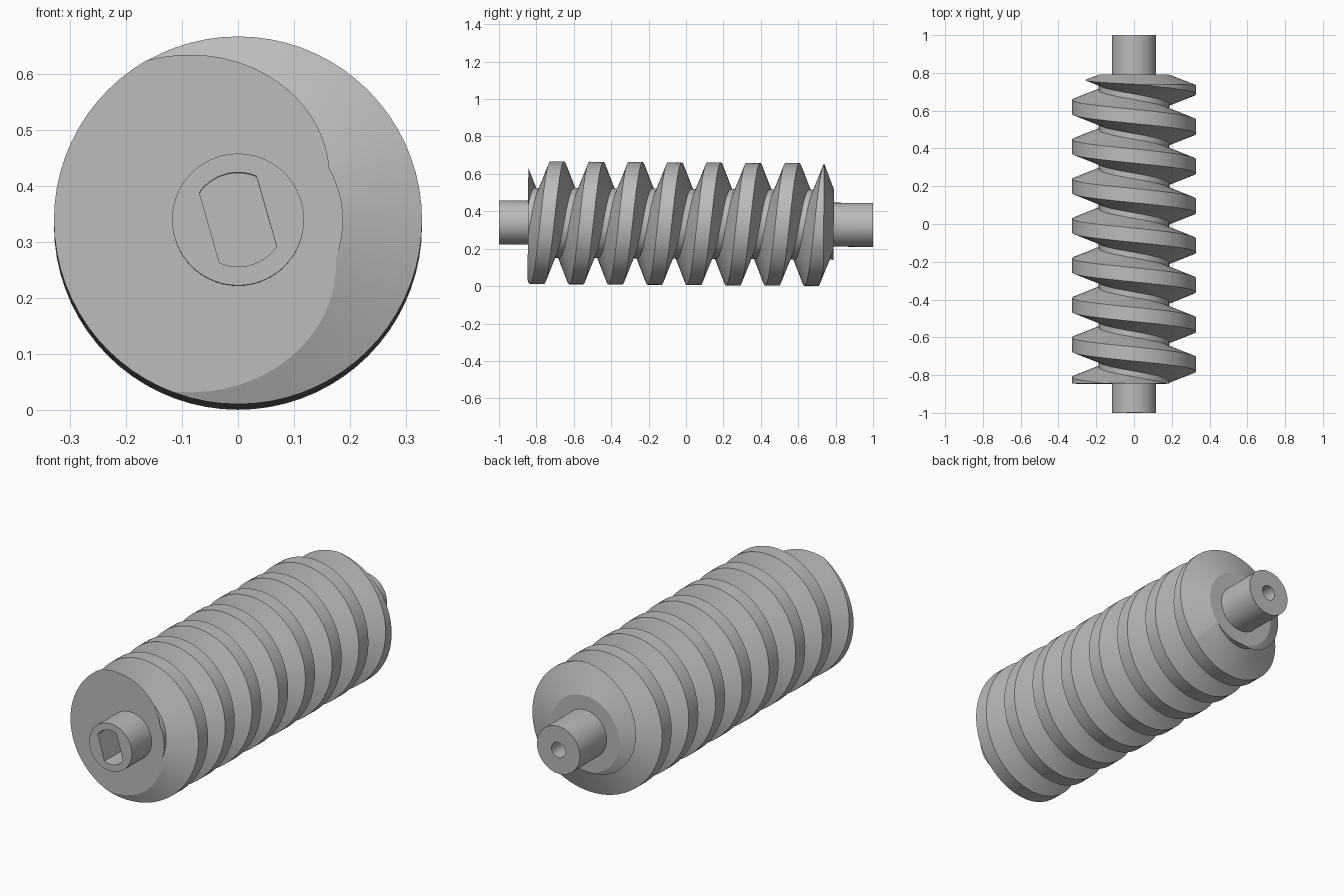
import bpy, bmesh, math
from mathutils import Matrix

if "Cube" in bpy.data.objects:
    bpy.data.objects.remove(bpy.data.objects["Cube"])

# Main dimensions
ROOT, CREST, PITCH = 0.187, 0.328, 0.2096
SHAFT, FRONT, BACK = 0.1175, -0.845, 0.79
SEG = 72

steel = bpy.data.materials.new("grey_metal")
steel.use_nodes = True
grey = (0.5, 0.5, 0.5, 1)
steel.diffuse_color = grey
steel.node_tree.nodes["Principled BSDF"].inputs["Base Color"].default_value = grey


def polar(r, a, y):
    return (r * math.cos(a), y, r * math.sin(a))


def finish(bm, name):
    bmesh.ops.recalc_face_normals(bm, faces=bm.faces)
    mesh = bpy.data.meshes.new(name)
    bm.to_mesh(mesh)
    bm.free()
    obj = bpy.data.objects.new(name, mesh)
    mesh.materials.append(steel)
    bpy.context.collection.objects.link(obj)
    return obj


def loft(name, sections):
    """Skin a list of point loops and cap both ends."""
    bm = bmesh.new()
    loops = [[bm.verts.new(p) for p in s] for s in sections]
    for a, b in zip(loops, loops[1:]):
        for i in range(len(a)):
            j = (i + 1) % len(a)
            bm.faces.new((a[i], a[j], b[j], b[i]))
    bm.faces.new(loops[0])
    bm.faces.new(loops[-1])
    return finish(bm, name)


def lathe(name, profile, seg=SEG):
    return loft(name, [[polar(r, math.tau * i / seg, y) for i in range(seg)]
                       for r, y in profile])


def worm_thread():
    """Sweep a trapezoid tooth along a helix, then trim the ends flat."""
    bm = bmesh.new()
    tooth = [(-0.09, ROOT), (-0.0375, CREST), (0.0375, CREST), (0.09, ROOT)]
    rows = []
    for i in range(-9 * SEG, 4 * SEG):
        y = 0.515 + PITCH * i / SEG
        rows.append([bm.verts.new(polar(r, math.tau * i / SEG, y + dy))
                     for dy, r in tooth])
    for i in range(len(rows) - 1):
        a, b = rows[i], rows[i + 1]
        for k in range(3):
            bm.faces.new((a[k], b[k], b[k + 1], a[k + 1]))
        if i + 1 + SEG < len(rows):      # root floor joins the next turn
            c, d = rows[i + SEG], rows[i + 1 + SEG]
            bm.faces.new((a[3], b[3], d[0], c[0]))
    for y, side in ((FRONT, -1), (BACK + 0.07, 1)):
        bmesh.ops.bisect_plane(bm, geom=bm.verts[:] + bm.edges[:] + bm.faces[:],
                               plane_co=(0, y, 0), plane_no=(0, side, 0),
                               clear_outer=True)
    bmesh.ops.holes_fill(bm, edges=[e for e in bm.edges if e.is_boundary], sides=0)
    return finish(bm, "worm_gear")


worm = worm_thread()

# Turned blank that gives the back end its cone
blank = lathe("turning_blank", [(0.5, -1.1), (0.5, 0.67), (ROOT + 0.001, BACK)])
shaft = lathe("shaft", [(SHAFT, -1), (SHAFT, 1)])

# Front socket: round hole with two flats, turned a little
half = math.acos(0.053 / 0.084)
arc = [half + (math.pi - 2 * half) * i / 16 for i in range(17)]
angles = arc + [a + math.pi for a in arc]
turn = math.radians(16)
socket = loft("socket_cutter", [[polar(0.084, a + turn, y) for a in angles]
                                for y in (-1.1, -0.75)])
bore = lathe("bore_cutter", [(0.038, 0.75), (0.038, 1.1)], 40)

for cutter, how in ((blank, 'INTERSECT'), (shaft, 'UNION'),
                    (socket, 'DIFFERENCE'), (bore, 'DIFFERENCE')):
    mod = worm.modifiers.new(cutter.name, 'BOOLEAN')
    mod.object, mod.operation, mod.solver = cutter, how, 'EXACT'

# Bake the cuts and drop the helpers
graph = bpy.context.evaluated_depsgraph_get()
baked = bpy.data.meshes.new_from_object(worm.evaluated_get(graph))
worm.modifiers.clear()
worm.data = baked
for cutter in (blank, shaft, socket, bore):
    bpy.data.objects.remove(cutter)

# Rest on the ground with the slight lean of the axis
baked.transform(Matrix.Translation((0, 0, 0.3335)) @ Matrix.Rotation(-0.0065, 4, 'X'))

bpy.ops.object.select_all(action='DESELECT')
worm.select_set(True)
bpy.context.view_layer.objects.active = worm
bpy.ops.object.shade_smooth_by_angle(angle=math.radians(18))
